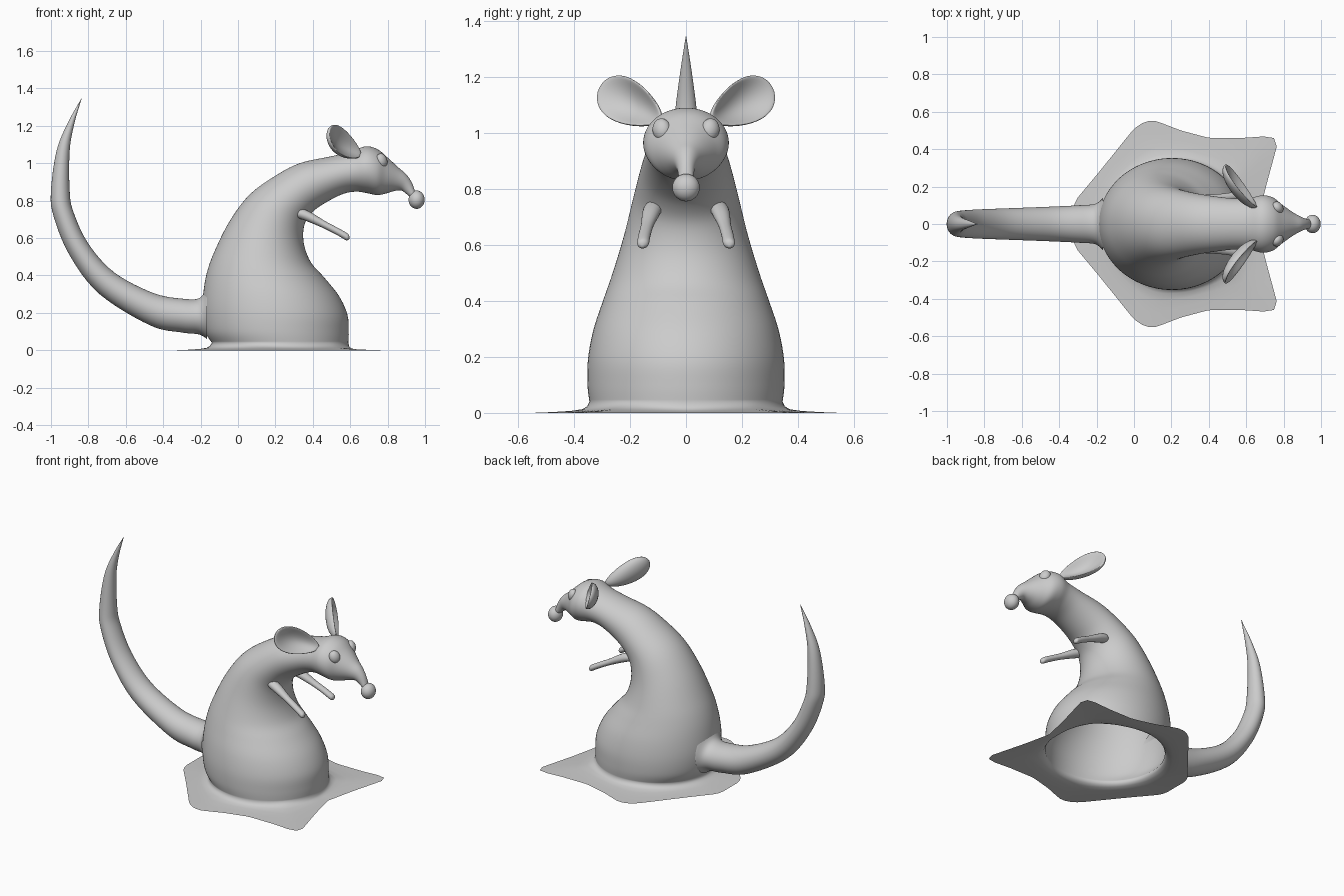
import bpy, bmesh
from math import sin, cos, pi
from mathutils import Vector
from mathutils.geometry import intersect_line_line_2d

if "Cube" in bpy.data.objects:
    bpy.data.objects.remove(bpy.data.objects["Cube"])


def finish(name, bm, mirror=False):
    bmesh.ops.recalc_face_normals(bm, faces=bm.faces)
    me = bpy.data.meshes.new(name)
    bm.to_mesh(me)
    bm.free()
    for p in me.polygons:
        p.use_smooth = True
    ob = bpy.data.objects.new(name, me)
    bpy.context.collection.objects.link(ob)
    if mirror:
        ob.modifiers.new("mirror", 'MIRROR').use_axis = (False, True, False)
    return ob


def smooth_rows(rows, steps):
    """Catmull-Rom interpolation of parameter rows."""
    out = []
    for i in range(len(rows) - 1):
        a, b, c, d = (rows[min(max(k, 0), len(rows) - 1)] for k in range(i - 1, i + 3))
        for s in range(steps):
            t = s / steps
            out.append([0.5 * (2 * q + (r - p) * t + (2 * p - 5 * q + 4 * r - w) * t * t
                               + (3 * q - p - 3 * r + w) * t ** 3)
                        for p, q, r, w in zip(a, b, c, d)])
    return out + [list(rows[-1])]


def ring(row, n):
    """Row = back x,z, front x,z, half width, y centre."""
    bx, bz, fx, fz, hw, yc = row
    mx, mz, ax, az = (bx + fx) / 2, (bz + fz) / 2, (fx - bx) / 2, (fz - bz) / 2
    return [Vector((mx + ax * cos(2 * pi * i / n), yc + hw * sin(2 * pi * i / n),
                    mz + az * cos(2 * pi * i / n))) for i in range(n)]


def loft(name, rings, cap_start=False, mirror=False):
    bm = bmesh.new()
    vs = [[bm.verts.new(p) for p in r] for r in rings]
    n = len(vs[0])
    for a, b in zip(vs, vs[1:]):
        for i in range(n):
            j = (i + 1) % n
            bm.faces.new((a[i], a[j], b[j], b[i]))
    bm.faces.new(vs[-1])
    if cap_start:
        bm.faces.new(vs[0])
    return finish(name, bm, mirror)


# Body, neck, head and snout as one lofted shell
body = [(-.14, .04, .59, .04, .345), (-.175, .10, .592, .10, .352),
        (-.19, .20, .585, .19, .35), (-.185, .31, .54, .29, .33),
        (-.165, .42, .46, .39, .295), (-.125, .53, .39, .47, .262),
        (-.045, .69, .352, .57, .222), (.06, .83, .355, .67, .192),
        (.195, .93, .40, .74, .17), (.33, 1.0, .47, .79, .152),
        (.49, 1.035, .56, .835, .137), (.60, 1.06, .63, .848, .138),
        (.68, 1.09, .69, .84, .153), (.745, 1.075, .74, .83, .142),
        (.80, 1.03, .78, .835, .105), (.86, .975, .83, .85, .065),
        (.90, .94, .87, .855, .042), (.93, .895, .895, .84, .03),
        (.95, .84, .925, .815, .025)]
N = 96
rings = [ring(r, N) for r in smooth_rows([r + (0,) for r in body], 5)]

# Flat flared skirt around the open base
half = [(.66, 0), (.70, .18), (.765, .42), (.76, .455), (.72, .47), (.58, .46), (.40, .46),
        (.25, .50), (.12, .55), (.06, .55), (0, .51), (-.185, .28), (-.31, .13), (-.325, .09)]
outline = [Vector(p) for p in half] + [Vector((x, -y)) for x, y in half[:0:-1]]
centre = Vector((.225, 0))


def edge_point(i):
    far = centre + 2 * Vector((cos(2 * pi * i / N + 1e-4), sin(2 * pi * i / N + 1e-4)))
    for a, b in zip(outline, outline[1:] + outline[:1]):
        hit = intersect_line_line_2d(centre, far, a, b)
        if hit:
            return Vector((hit.x, hit.y, 0))
    return Vector((far.x, far.y, 0))


edge = [edge_point(i) for i in range(N)]
skirt = []
for t, z in ((0, 0), (.35, .003), (.65, .007), (.85, .013), (.95, .023)):
    skirt.append([Vector((e.x + (p.x - e.x) * t, e.y + (p.y - e.y) * t, z))
                  for e, p in zip(edge, rings[0])])
loft("body_with_skirt", skirt + rings)

# Tail, sweeping back and up to a point
tail = [(-.165, .06, -.165, .34, .14), (-.21, .085, -.205, .28, .108),
        (-.30, .095, -.29, .275, .10), (-.47, .133, -.45, .305, .092),
        (-.74, .30, -.66, .415, .083), (-.90, .507, -.80, .57, .077),
        (-.987, .72, -.88, .74, .07), (-1.0, .853, -.90, .853, .06),
        (-.97, 1.067, -.90, 1.067, .04), (-.91, 1.216, -.874, 1.216, .021),
        (-.838, 1.345, -.836, 1.345, .001)]
loft("tail", [ring(r, 40) for r in smooth_rows([r + (0,) for r in tail], 6)])

# Thin arms: x, y, z, radius
arm = [(.318, .113, .738, .008), (.325, .115, .735, .026), (.38, .125, .713, .026),
       (.46, .138, .672, .019), (.53, .148, .636, .018), (.575, .153, .610, .018),
       (.588, .155, .600, .014), (.594, .156, .594, .003)]
rows = [(x - .45 * r, z - .89 * r, x + .45 * r, z + .89 * r, r * 1.2, y) for x, y, z, r in arm]
loft("arms", [ring(r, 24) for r in smooth_rows(rows, 4)], True, True)


def blob(name, c, length, width, shape, mirror=True):
    """Sphere reshaped in a frame given by a length and a width direction."""
    L = Vector(length).normalized()
    W = Vector(width)
    W = (W - L * W.dot(L)).normalized()
    Nn = L.cross(W)
    bm = bmesh.new()
    bmesh.ops.create_uvsphere(bm, u_segments=40, v_segments=24, radius=1)
    for v in bm.verts:
        u, w, n = shape(*v.co)
        v.co = Vector(c) + L * u + W * w + Nn * n
    return finish(name, bm, mirror)


# Cupped ears, narrower at the head
def ear_shape(u, w, n):
    depth = .035 * n - .07 * n * n if n > 0 else .055 * n
    return .15 * u, .095 * w * (.82 + .25 * u), depth


blob("ears", (.57, .20, 1.105), (-.15, .19, .10), (0, -.41, .91), ear_shape)

# Oval eyes
blob("eyes", (.768, .087, 1.013), (-.3, .15, .9), (-.5, .8, 0),
     lambda u, w, n: (.04 * u, .034 * w, .028 * n))

# Ball nose
blob("nose", (.955, 0, .805), (1, 0, 0), (0, 1, 0),
     lambda u, w, n: (.043 * u, .049 * w, .049 * n), False)
